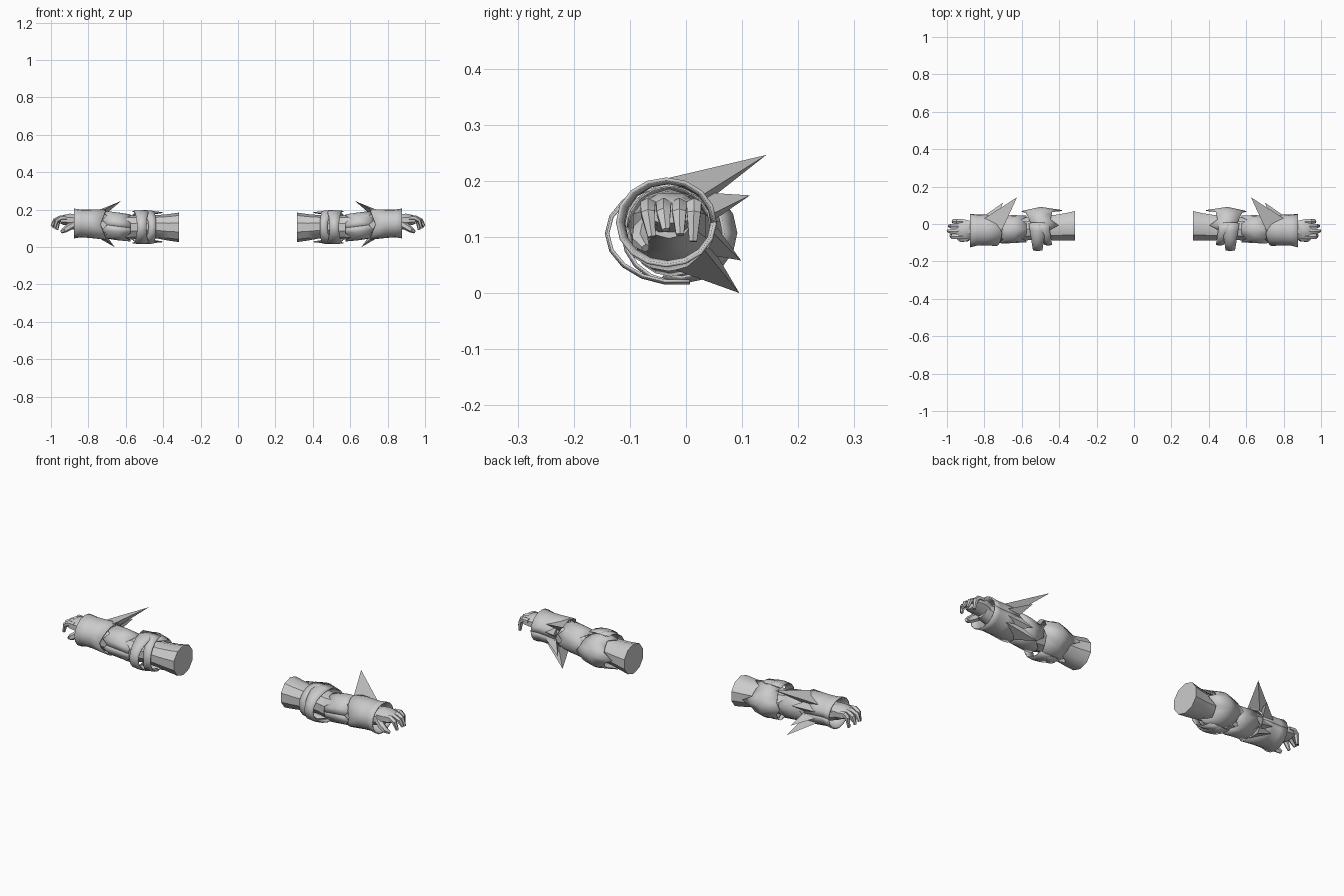
import bpy, bmesh, math
from mathutils import Vector

if "Cube" in bpy.data.objects:
    bpy.data.objects.remove(bpy.data.objects["Cube"])

grey = bpy.data.materials.new("pale_grey")
grey.diffuse_color = (0.6, 0.6, 0.6, 1)
grey.use_nodes = True
grey.node_tree.nodes["Principled BSDF"].inputs["Base Color"].default_value = grey.diffuse_color


def finish(name, bm, thick=0, closed=True):
    """Turn a bmesh into a smooth-by-angle object mirrored to both arms."""
    bmesh.ops.recalc_face_normals(bm, faces=bm.faces)
    me = bpy.data.meshes.new(name)
    bm.to_mesh(me)
    bm.free()
    me.materials.append(grey)
    ob = bpy.data.objects.new(name, me)
    bpy.context.collection.objects.link(ob)
    bpy.ops.object.select_all(action='DESELECT')
    bpy.context.view_layer.objects.active = ob
    ob.select_set(True)
    bpy.ops.object.shade_smooth_by_angle(angle=math.radians(35))
    if thick:
        sol = ob.modifiers.new("Thickness", 'SOLIDIFY')
        sol.thickness = thick
        sol.offset = 0
    mir = ob.modifiers.new("Mirror", 'MIRROR')
    mir.use_clip = False
    mir.use_mirror_merge = False
    return ob


def skin(bm, rings, loop=True, caps=True):
    vs = [[bm.verts.new(p) for p in r] for r in rings]
    n = len(vs[0])
    for a, b in zip(vs, vs[1:]):
        for i in range(n if loop else n - 1):
            j = (i + 1) % n
            bm.faces.new((a[i], a[j], b[j], b[i]))
    if caps and loop:
        bm.faces.new(vs[0])
        bm.faces.new(vs[-1][::-1])


def limb(name, stations, sides=10, caps=True, thick=0):
    """Stations: x, centre y, centre z, radius y, radius z."""
    bm = bmesh.new()
    skin(bm, [[(x, cy + ry * math.cos(math.tau * (i + .5) / sides),
                cz + rz * math.sin(math.tau * (i + .5) / sides)) for i in range(sides)]
              for x, cy, cz, ry, rz in stations], caps=caps)
    return finish(name, bm, thick)


def tube(bm, path, radii, flat=1.0, sides=6):
    pts = [Vector(p) for p in path]
    rings = []
    for k, p in enumerate(pts):
        d = (pts[min(k + 1, len(pts) - 1)] - pts[max(k - 1, 0)]).normalized()
        u = d.cross(Vector((0, 1, 0))).normalized()
        v = d.cross(u)
        rings.append([p + radii[k] * (u * math.cos(math.tau * i / sides) * flat
                                      + v * math.sin(math.tau * i / sides))
                      for i in range(sides)])
    skin(bm, rings)


def sheet(name, a0, a1, n, rows, thick=0.005):
    """Curved plate. Each row maps angle index to x, cy, cz, ry, rz."""
    bm = bmesh.new()
    rings = []
    for row in rows:
        ring = []
        for i in range(n + 1):
            a = math.radians(a0 + (a1 - a0) * i / n)
            x, cy, cz, ry, rz = row(i, a)
            ring.append((x, cy + ry * math.cos(a), cz + rz * math.sin(a)))
        rings.append(ring)
    skin(bm, rings, loop=False)
    return finish(name, bm, thick)


# Arm: upper arm, elbow and forearm
limb("upper_arm", [(.315, -.01, .105, .083, .079), (.37, -.015, .105, .076, .071),
                   (.43, -.02, .108, .071, .063), (.50, -.02, .11, .066, .062),
                   (.58, -.025, .106, .064, .062)])
limb("forearm", [(.54, -.025, .105, .062, .062), (.60, -.027, .105, .067, .068),
                 (.66, -.027, .112, .072, .07), (.74, -.03, .12, .068, .066),
                 (.82, -.033, .127, .055, .055), (.89, -.03, .135, .045, .038)])

# Forearm wrap with a jagged elbow end
sheet("forearm_wrap", -180, 180, 16, [
    lambda i, a: (.575 + (.03 if i % 4 == 2 else 0), -.027, .102, .070, .071),
    lambda i, a: (.64, -.027, .110, .073, .073),
    lambda i, a: (.70 + (.025 if i % 2 else 0), -.03, .118, .074, .072)], .003)

# Elbow guard wrapping the back of the joint, points toward the shoulder
sheet("elbow_guard", -110, 110, 10, [
    lambda i, a: (.455 - (.05 if i % 4 == 1 else .0) - .02 * math.cos(a),
                  -.01, .106, .082, .078),
    lambda i, a: (.50, -.01, .107, .099, .088),
    lambda i, a: (.545 + .035 * math.cos(a) + (.02 if i == 5 else 0),
                  -.01, .105, .077, .077)])


# Two elbow straps standing off the front of the joint
def strap(name, xc, slope, half, ry):
    sheet(name, 80, 280, 10, [
        lambda i, a, s=s: (xc + slope * (1 + math.cos(a)) + s * (half + .02 * (1 + math.cos(a))),
                           -.015, .106, ry - .003 * abs(s), .09 - .004 * abs(s))
        for s in (-1, 0, 1)])


strap("outer_elbow_strap", .515, 0, .025, .127)
strap("inner_elbow_strap", .458, .035, .020, .098)

# Wrist cuff, flared at the hand and swept back along its rear edge
sheet("wrist_cuff", 0, 360, 16, [
    lambda i, a: (.877, -.035, .126, .087, .077),
    lambda i, a: (.84, -.033, .126, .080, .071),
    lambda i, a: (.79, -.031, .124, .080, .073),
    lambda i, a: (.735 - .03 * abs(math.sin(a)), -.031, .121, .084, .079)], .006)


# Swept fins on the back of the cuff
def fin(name, tip, base):
    bm = bmesh.new()
    t = bm.verts.new(tip)
    b = [bm.verts.new(p) for p in base]
    bm.faces.new(b)
    for i in range(3):
        bm.faces.new((b[i], b[(i + 1) % 3], t))
    finish(name, bm)


fin("tall_fin", (.625, .143, .246), [(.71, -.04, .203), (.80, .03, .175), (.72, .04, .165)])
fin("upper_fin", (.70, .114, .174), [(.74, .02, .18), (.80, .045, .14), (.73, .05, .13)])
fin("lower_fin", (.685, .098, .058), [(.73, .05, .125), (.80, .045, .11), (.73, .03, .07)])
fin("bottom_fin", (.66, .095, 0), [(.71, -.03, .045), (.80, .03, .08), (.72, .045, .085)])

# Hand: palm, four curled fingers and thumb
limb("palm", [(.86, -.03, .137, .046, .042), (.90, -.028, .145, .055, .036),
              (.935, -.028, .145, .055, .028), (.95, -.028, .143, .048, .020)], 8)
bm = bmesh.new()
for y, reach, drop in ((-.068, .985, .100), (-.040, 1.0, .112),
                       (-.012, .993, .104), (.014, .972, .092)):
    tube(bm, [(.915, y, .155), (.945, y, .156), (.945 + (reach - .945) * .6, y, .142),
              (reach - .004, y * .9, drop)], [.014, .0155, .014, .008], .9)
finish("fingers", bm)
bm = bmesh.new()
tube(bm, [(.87, -.06, .125), (.90, -.078, .108), (.925, -.082, .092), (.945, -.072, .080)],
     [.02, .019, .016, .008])
finish("thumb", bm)
